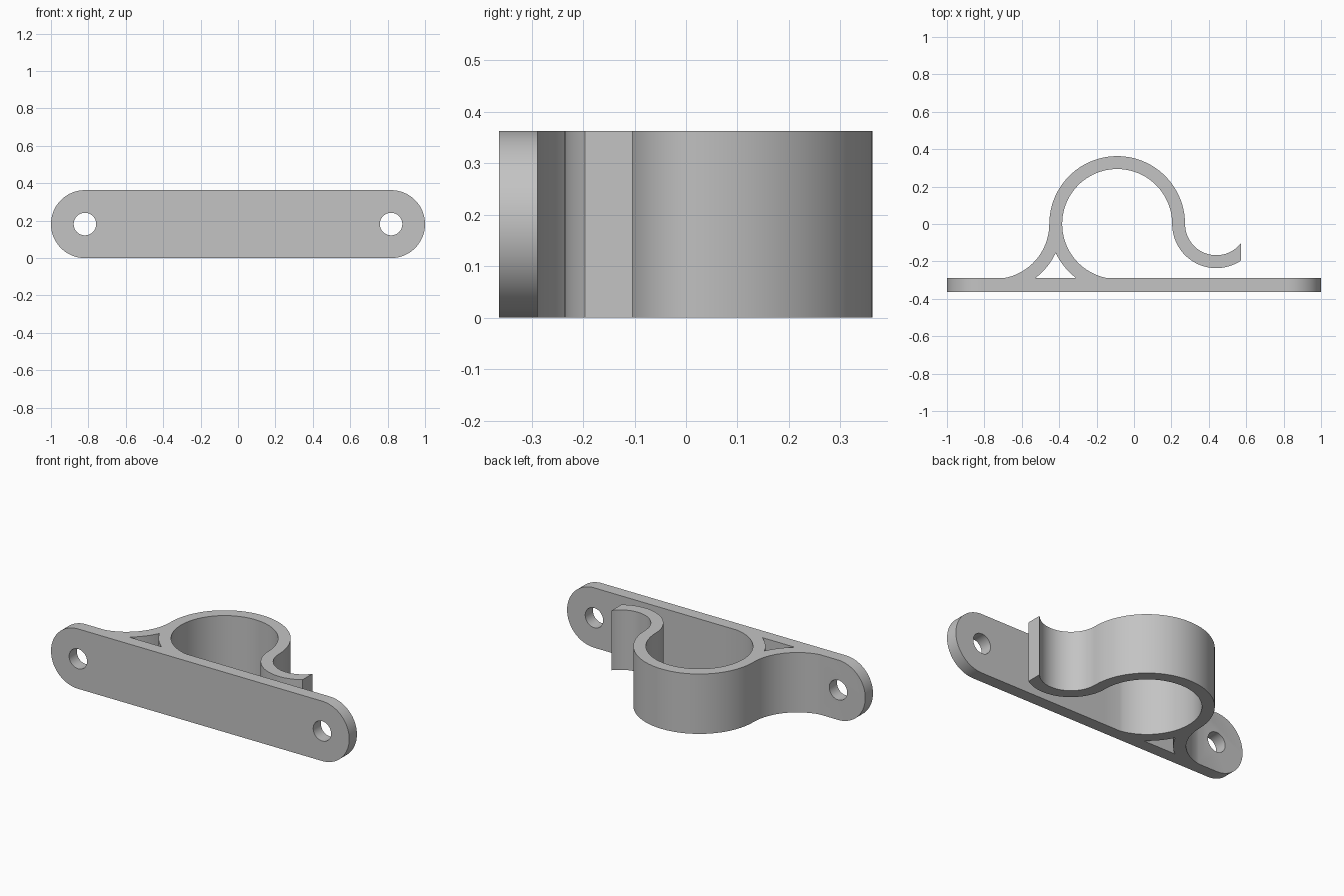
import bpy, bmesh
from math import radians, degrees, sin, cos, asin, acos, pi
from mathutils import Matrix

cube = bpy.data.objects.get("Cube")
if cube:
    bpy.data.objects.remove(cube, do_unlink=True)

HEIGHT = 0.363
HALF = HEIGHT / 2
BACK, FRONT = -0.289, -0.363      # plate faces
SUNK = -0.32                      # depth the clip is rooted in the plate
RING_X, R_IN, R_OUT = -0.09, 0.294, 0.363
FILLET_X = RING_X - R_IN - R_OUT  # mirror of the ring about the web
WEB_X = (RING_X + FILLET_X) / 2
HOOK_X, HOOK_IN, HOOK_OUT, HOOK_END = 0.44, 0.167, 0.236, 0.571

grey = bpy.data.materials.new("light_grey")
grey.use_nodes = True
colour = (0.55, 0.55, 0.55, 1)
grey.diffuse_color = colour
grey.node_tree.nodes["Principled BSDF"].inputs["Base Color"].default_value = colour


def arc(cx, cy, r, start, end):
    """Points on an arc, angles in degrees."""
    n = max(2, int(abs(end - start) / 4))
    angles = [radians(start + (end - start) * i / n) for i in range(n + 1)]
    return [(cx + r * cos(a), cy + r * sin(a)) for a in angles]


def prism(name, outline, low, high, along_y=False):
    """Extrude a flat outline along z, or along y for an x-z outline."""
    bm = bmesh.new()
    pts = [(u, low, v) if along_y else (u, v, low) for u, v in outline]
    face = bm.faces.new([bm.verts.new(p) for p in pts])
    new = bmesh.ops.extrude_face_region(bm, geom=[face])["geom"]
    d = high - low
    bmesh.ops.translate(bm, vec=(0, d, 0) if along_y else (0, 0, d),
                        verts=[g for g in new if isinstance(g, bmesh.types.BMVert)])
    bmesh.ops.remove_doubles(bm, verts=bm.verts, dist=0.00001)
    bmesh.ops.recalc_face_normals(bm, faces=bm.faces)
    mesh = bpy.data.meshes.new(name)
    bm.to_mesh(mesh)
    bm.free()
    mesh.materials.append(grey)
    ob = bpy.data.objects.new(name, mesh)
    bpy.context.collection.objects.link(ob)
    return ob


def combine(target, other, operation):
    """Apply a boolean and discard the second object."""
    mod = target.modifiers.new("combine", 'BOOLEAN')
    mod.operation, mod.object, mod.solver = operation, other, 'EXACT'
    bpy.context.view_layer.objects.active = target
    bpy.ops.object.modifier_apply(modifier=mod.name)
    bpy.data.objects.remove(other, do_unlink=True)


# Mounting plate with rounded ends and a screw hole at each end
end_x = 1 - HALF
plate = prism("mounting_clip",
              arc(end_x, HALF, HALF, -90, 90) + arc(-end_x, HALF, HALF, 90, 270),
              FRONT, BACK, along_y=True)
for side in (-1, 1):
    hole = prism("screw_hole", arc(side * end_x, HALF, 0.06, 0, 360)[:-1],
                 FRONT - 0.1, BACK + 0.1, along_y=True)
    combine(plate, hole, 'DIFFERENCE')

# Clip: ring interior, hook underside, hook inside, ring exterior, base fillet
drop = degrees(asin(-BACK / R_IN))
inner = arc(RING_X, 0, R_IN, 180 + drop + 2 * (90 - drop), 0)
outer_cut = -degrees(acos((HOOK_END - HOOK_X) / HOOK_OUT))
inner_cut = -degrees(acos((HOOK_END - HOOK_X) / HOOK_IN))
hook = (arc(HOOK_X, 0, HOOK_OUT, 180, 360 + outer_cut)
        + arc(HOOK_X, 0, HOOK_IN, 360 + inner_cut, 180))
ring = arc(RING_X, 0, R_OUT, 0, 180)
fillet = arc(FILLET_X, 0, R_IN, 0, -drop)
outline = [(inner[0][0], SUNK)] + inner + hook + ring + fillet
outline.append((fillet[-1][0], SUNK))
clip = prism("clip", outline, 0, HEIGHT)

# Curved triangular opening between the two legs
base = degrees(asin(-BACK / R_OUT))
apex = degrees(acos((RING_X - WEB_X) / R_OUT))
right = arc(RING_X, 0, R_OUT, 180 + base, 180 + apex)
left = [(2 * WEB_X - x, y) for x, y in reversed(right)][1:]
opening = [(right[0][0], SUNK - 0.02)] + right + left + [(left[-1][0], SUNK - 0.02)]
combine(clip, prism("web_opening", opening, -0.1, HEIGHT + 0.1), 'DIFFERENCE')

# Join into one solid with smooth curves and crisp edges
combine(plate, clip, 'UNION')
plate.data.shade_smooth()
plate.data.set_sharp_from_angle(angle=radians(25))
